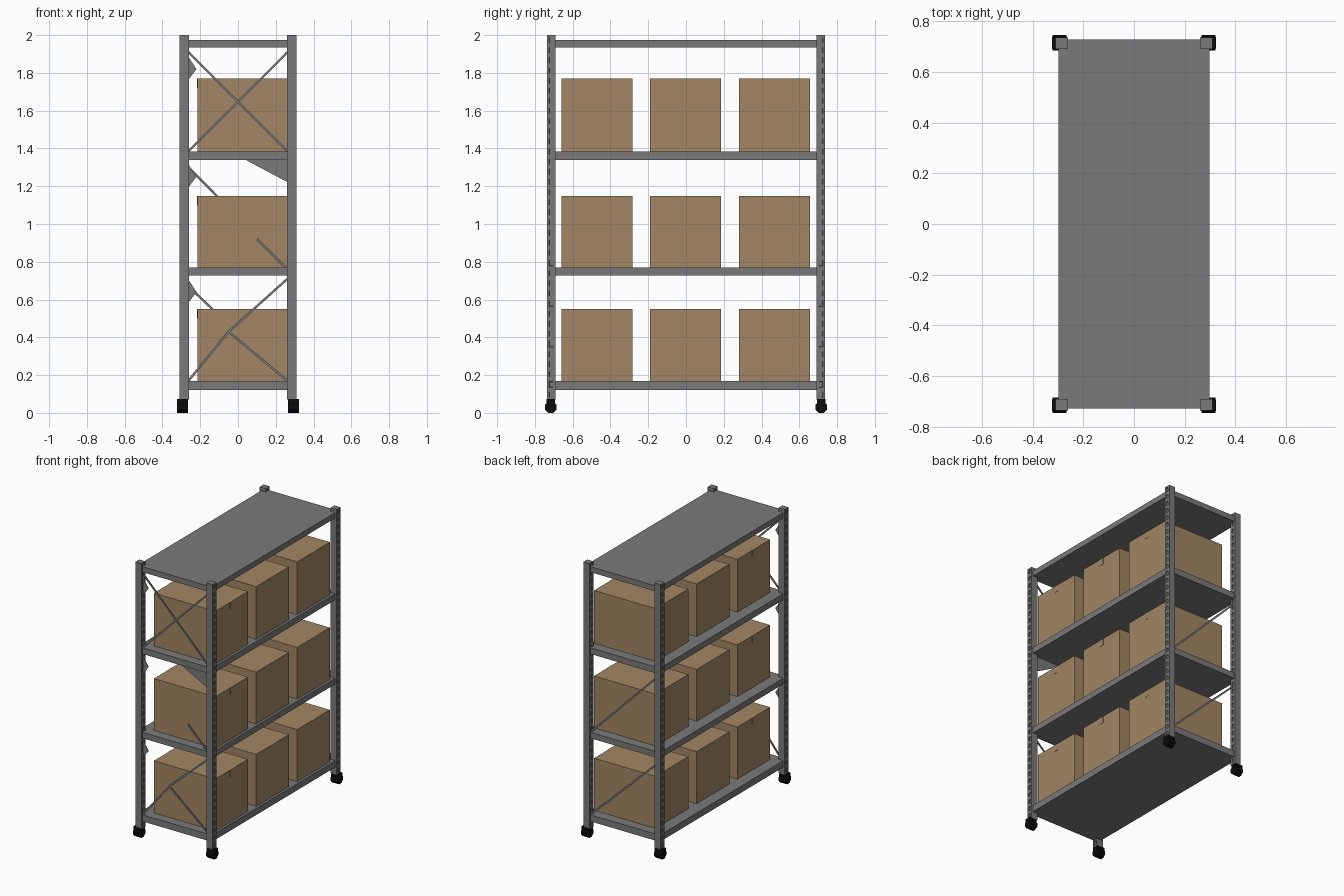
import bpy, bmesh, math
from mathutils import Vector, Matrix

if "Cube" in bpy.data.objects:
    bpy.data.objects.remove(bpy.data.objects["Cube"])


def material(name, rgb):
    m = bpy.data.materials.new(name)
    m.diffuse_color = (*rgb, 1)
    m.use_nodes = True
    m.node_tree.nodes["Principled BSDF"].inputs["Base Color"].default_value = m.diffuse_color
    return m


STEEL = material("grey steel", (0.195, 0.195, 0.193))
CARD = material("brown cardboard", (0.36, 0.24, 0.128))
RUBBER = material("black rubber", (0.004, 0.004, 0.004))


def finish(name, bm, mat):
    bmesh.ops.recalc_face_normals(bm, faces=bm.faces)
    me = bpy.data.meshes.new(name)
    bm.to_mesh(me)
    bm.free()
    me.materials.append(mat)
    ob = bpy.data.objects.new(name, me)
    bpy.context.collection.objects.link(ob)
    return ob


def add_box(bm, lo, hi):
    lo, hi = Vector(lo), Vector(hi)
    mat = Matrix.Translation((lo + hi) / 2) @ Matrix.Diagonal((*(hi - lo), 1))
    return bmesh.ops.create_cube(bm, size=1, matrix=mat)["verts"]


def brace(x0, z0, x1, z1, y):
    """Thin flat bar between two points of an end frame."""
    bm = bmesh.new()
    a, b = Vector((x0, y, z0)), Vector((x1, y, z1))
    d = b - a
    verts = add_box(bm, (-0.006, -0.003, -d.length / 2), (0.006, 0.003, d.length / 2))
    rot = Matrix.Rotation(math.atan2(d.x, d.z), 4, 'Y')
    bmesh.ops.transform(bm, matrix=Matrix.Translation((a + b) / 2) @ rot, verts=verts)
    finish("cross_brace", bm, STEEL)


def gusset(points, y):
    """Thin triangular plate in the front frame."""
    bm = bmesh.new()
    f = bm.faces.new([bm.verts.new((x, y, z)) for x, z in points])
    ext = bmesh.ops.extrude_face_region(bm, geom=[f])["geom"]
    bmesh.ops.translate(bm, vec=(0, 0.004, 0),
                        verts=[g for g in ext if isinstance(g, bmesh.types.BMVert)])
    finish("corner_gusset", bm, STEEL)


corners = [(sx, sy) for sx in (-1, 1) for sy in (-1, 1)]

# upright posts with a row of small slots pressed into the sides facing x
for sx, sy in corners:
    bm = bmesh.new()
    cx, cy = 0.285 * sx, 0.714 * sy
    add_box(bm, (cx - 0.025, cy - 0.022, 0.07), (cx + 0.025, cy + 0.022, 2.0))
    upright = [e for e in bm.edges
               if abs(e.verts[0].co.z - e.verts[1].co.z) > 1]
    bmesh.ops.subdivide_edges(bm, edges=upright, cuts=35, use_grid_fill=True)
    bmesh.ops.recalc_face_normals(bm, faces=bm.faces)
    side = [f for f in bm.faces if abs(f.normal.x) > 0.9]
    bmesh.ops.inset_individual(bm, faces=side, thickness=0.017, depth=0)
    bmesh.ops.inset_individual(bm, faces=side, thickness=0.0005, depth=-0.006)
    finish("upright_post", bm, STEEL)

# shelf decks
for z0, z1 in ((0.122, 0.17), (0.727, 0.77), (1.34, 1.385), (1.935, 1.975)):
    bm = bmesh.new()
    add_box(bm, (-0.298, -0.728, z0), (0.298, 0.728, z1))
    finish("shelf", bm, STEEL)

# front braces: full cross at the top, partial ones below
FRONT, BACK = -0.716, 0.716
brace(-0.262, 1.385, 0.262, 1.91, FRONT)
brace(0.262, 1.385, -0.262, 1.91, FRONT + 0.006)
brace(0.10, 0.92, 0.262, 0.76, FRONT)
brace(-0.262, 0.17, -0.05, 0.43, FRONT)
brace(0.262, 0.17, -0.05, 0.43, FRONT)
brace(-0.05, 0.43, 0.262, 0.71, FRONT)

# back braces: one diagonal in each of the two lower bays
brace(-0.262, 1.30, 0.262, 0.77, BACK)
brace(-0.262, 0.67, 0.262, 0.17, BACK)

# small plates where the front braces meet the posts
gusset([(0.03, 1.345), (0.265, 1.345), (0.265, 1.22)], FRONT)
for z in (1.82, 1.25, 0.64):
    gusset([(-0.265, z + 0.07), (-0.265, z - 0.06), (-0.22, z)], FRONT)

# casters: wide chunky wheel under a mounting plate
for sx, sy in corners:
    bm = bmesh.new()
    cx, cy = 0.294 * sx, 0.716 * sy
    rot = Matrix.Rotation(math.pi / 2, 4, 'Y') @ Matrix.Rotation(math.pi / 8, 4, 'Z')
    bmesh.ops.create_cone(bm, cap_ends=True, segments=8, radius1=0.033, radius2=0.033,
                          depth=0.056, matrix=Matrix.Translation((cx, cy, 0.0305)) @ rot)
    add_box(bm, (cx - 0.03, cy - 0.022, 0.045), (cx + 0.03, cy + 0.022, 0.073))
    finish("caster", bm, RUBBER)

# cardboard boxes, three to a shelf, with tape ends at the lid
X0, X1 = -0.215, 0.28
for z0, z1 in ((0.17, 0.549), (0.77, 1.147), (1.385, 1.769)):
    for cy in (-0.472, -0.003, 0.468):
        bm = bmesh.new()
        add_box(bm, (X0, cy - 0.188, z0), (X1, cy + 0.188, z1))
        finish("cardboard_box", bm, CARD)
        bm = bmesh.new()
        for x in (X0 - 0.002, X1):
            add_box(bm, (x, cy - 0.018, z1 - 0.05), (x + 0.002, cy + 0.018, z1))
        finish("packing_tape", bm, CARD)
